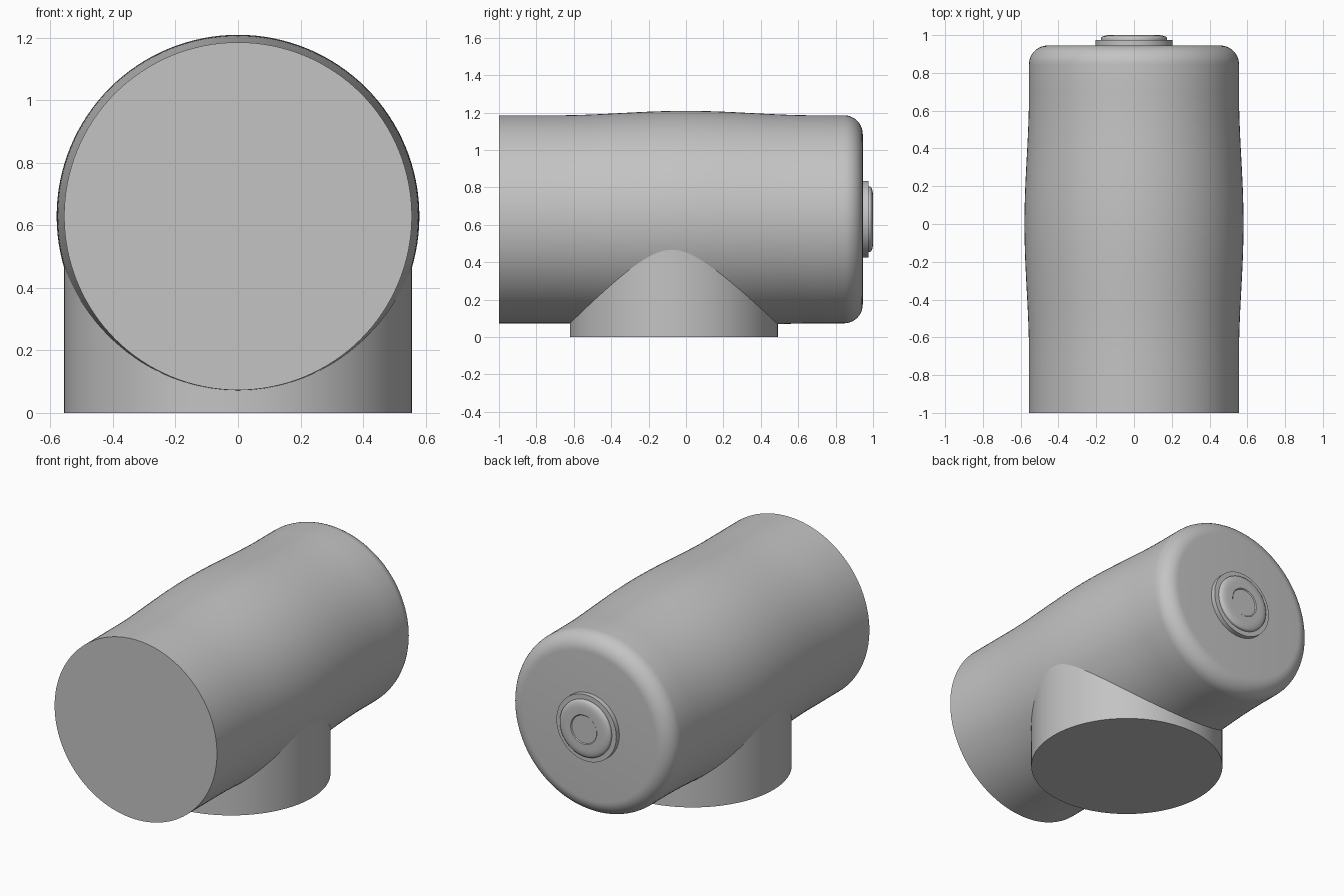
import bpy
import bmesh
import math
from mathutils import Matrix

old = bpy.data.objects.get("Cube")
if old:
    bpy.data.objects.remove(old, do_unlink=True)

grey = bpy.data.materials.new("plain grey")
grey.use_nodes = True
grey.diffuse_color = (0.55, 0.55, 0.55, 1)
grey.node_tree.nodes["Principled BSDF"].inputs["Base Color"].default_value = (0.55, 0.55, 0.55, 1)

AXIS_Z = 0.629
PIPE_R = 0.556
BACK_Y = 0.945
TO_Y = Matrix.Translation((0, 0, AXIS_Z)) @ Matrix.Rotation(-math.pi / 2, 4, "X")


def lathe(name, profile, matrix, segments=128):
    """Spin (radius, height) points around z, then place the result."""
    bm = bmesh.new()
    verts = [bm.verts.new((r, 0, h)) for r, h in profile]
    edges = [bm.edges.new(pair) for pair in zip(verts, verts[1:])]
    bmesh.ops.spin(bm, geom=verts + edges, cent=(0, 0, 0), axis=(0, 0, 1),
                   angle=math.tau, steps=segments)
    bmesh.ops.remove_doubles(bm, verts=bm.verts, dist=1e-5)
    bmesh.ops.transform(bm, matrix=matrix, verts=bm.verts)
    bmesh.ops.recalc_face_normals(bm, faces=bm.faces)
    mesh = bpy.data.meshes.new(name)
    bm.to_mesh(mesh)
    bm.free()
    mesh.materials.append(grey)
    obj = bpy.data.objects.new(name, mesh)
    bpy.context.collection.objects.link(obj)
    bpy.ops.object.select_all(action="DESELECT")
    obj.select_set(True)
    bpy.context.view_layer.objects.active = obj
    bpy.ops.object.shade_smooth_by_angle(angle=math.radians(30))
    return obj


# Main pipe: flat front, gentle swelling in the middle, rounded back edge
swell = 0.7
fillet = 0.1
body = [(0, -1), (PIPE_R, -1)]
for i in range(29):
    y = swell * (i / 14 - 1)
    body.append((PIPE_R + 0.024 * math.cos(math.pi * y / (2 * swell)) ** 2, y))
for i in range(11):
    a = math.pi / 2 * i / 10
    body.append((PIPE_R - fillet + fillet * math.cos(a),
                 BACK_Y - fillet + fillet * math.sin(a)))
body.append((0, BACK_Y))
lathe("main_pipe", body, TO_Y)

# Branch pipe pointing down, its top buried in the main pipe
lathe("branch_pipe", [(0, 0), (PIPE_R, 0), (PIPE_R, 0.55), (0, 0.55)],
      Matrix.Translation((0, -0.065, 0)))

# Stepped plug on the back with a domed rim and a shallow centre recess
plug = [(0, BACK_Y - 0.01), (0.205, BACK_Y - 0.01), (0.205, 0.975), (0.175, 0.975)]
for i in range(7):
    a = math.pi / 2 * i / 6
    plug.append((0.125 + 0.05 * math.cos(a), 0.983 + 0.017 * math.sin(a)))
plug += [(0.09, 1.0), (0.085, 0.995), (0, 0.995)]
lathe("back_plug", plug, TO_Y, 96)
